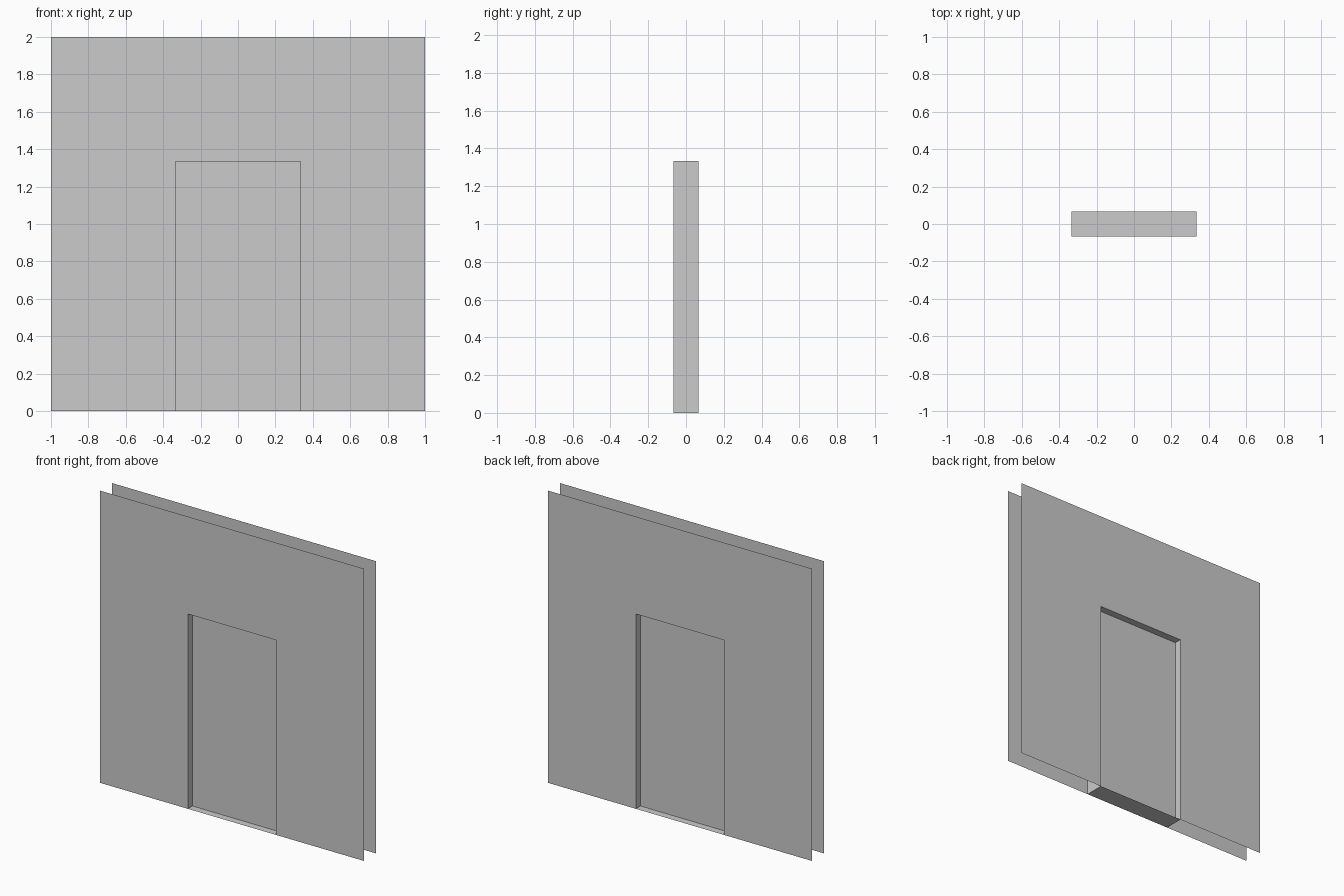
import bpy

if "Cube" in bpy.data.objects:
    bpy.data.objects.remove(bpy.data.objects["Cube"])

W, H = 1.0, 2.0            # wall half width, height
DW, DH = 1 / 3, 4 / 3      # doorway half width, height
T, P = 1 / 15, 1 / 60      # wall half depth, door panel half depth


def mesh_object(name, verts, faces):
    me = bpy.data.meshes.new(name)
    me.from_pydata(verts, [], faces)
    me.update()
    ob = bpy.data.objects.new(name, me)
    bpy.context.collection.objects.link(ob)
    return ob


def sheet(name, outline, y, side):
    """Flat upright face at depth y, facing -y (side -1) or +y (side 1)."""
    pts = [(x, y, z) for x, z in outline]
    if side > 0:
        pts.reverse()
    mesh_object(name, pts, [list(range(len(pts)))])


# Wall outline with the doorway cut out of its bottom edge
wall = [(-W, 0), (-DW, 0), (-DW, DH), (DW, DH), (DW, 0), (W, 0), (W, H), (-W, H)]
door = [(-DW, 0), (DW, 0), (DW, DH), (-DW, DH)]

# Open-topped wall skins and recessed door faces, front and back
for side, label in ((-1, "front"), (1, "back")):
    sheet(label + "_wall", wall, side * T, side)
    sheet(label + "_door_panel", door, side * P, side)

# Doorway lining: threshold, jambs and lintel, facing into the opening
verts = [(x, y, z) for y in (-T, T) for x, z in door]
faces = [(i, (i + 1) % 4, (i + 1) % 4 + 4, i + 4) for i in range(4)]
lining = mesh_object("doorway_lining", verts, [f[::-1] for f in faces])
